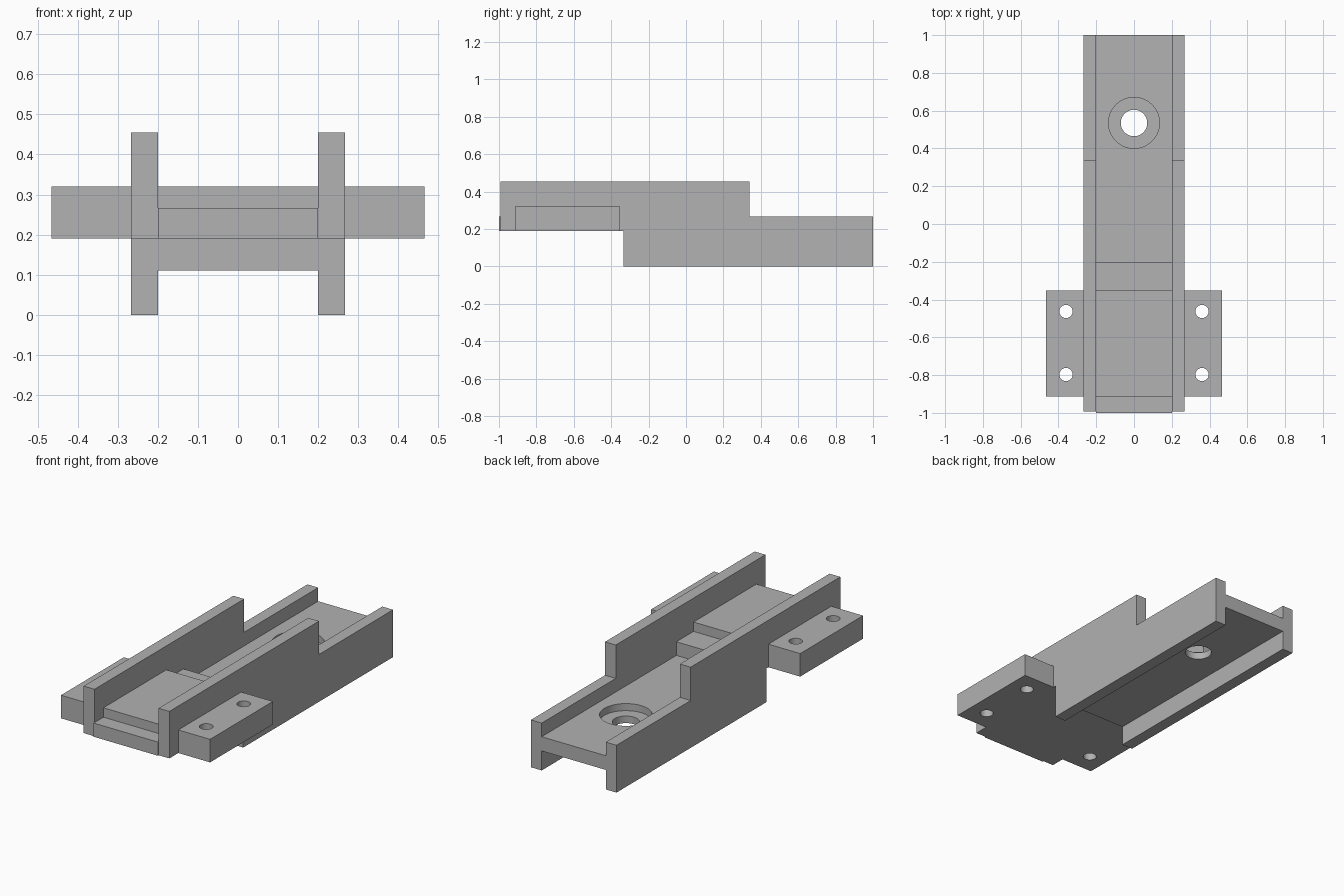
import bpy
import bmesh

cube = bpy.data.objects.get("Cube")
if cube:
    bpy.data.objects.remove(cube, do_unlink=True)

GREY = (0.445, 0.445, 0.445, 1.0)
grey = bpy.data.materials.new("plain grey")
grey.use_nodes = True
grey.diffuse_color = GREY
grey.node_tree.nodes["Principled BSDF"].inputs["Base Color"].default_value = GREY


def finish(name, bm):
    bmesh.ops.recalc_face_normals(bm, faces=bm.faces)
    mesh = bpy.data.meshes.new(name)
    bm.to_mesh(mesh)
    bm.free()
    mesh.materials.append(grey)
    obj = bpy.data.objects.new(name, mesh)
    bpy.context.collection.objects.link(obj)
    return obj


def extrude_profile(name, profile, x0, x1):
    """Extrude a (y, z) outline along x."""
    bm = bmesh.new()
    face = bm.faces.new([bm.verts.new((x0, y, z)) for y, z in profile])
    ext = bmesh.ops.extrude_face_region(bm, geom=[face])
    verts = [v for v in ext["geom"] if isinstance(v, bmesh.types.BMVert)]
    bmesh.ops.translate(bm, verts=verts, vec=(x1 - x0, 0, 0))
    return finish(name, bm)


def box(name, half_x, y0, y1, z0, z1):
    return extrude_profile(name, [(y0, z0), (y1, z0), (y1, z1), (y0, z1)], -half_x, half_x)


def drill(target, x, y, radius, z0, z1):
    """Cut a vertical round hole, then discard the cutter."""
    bpy.ops.mesh.primitive_cylinder_add(vertices=48, radius=radius, depth=z1 - z0,
                                        location=(x, y, (z0 + z1) / 2))
    cutter = bpy.context.object
    cutter.hide_render = True
    cutter.data.materials.append(grey)
    mod = target.modifiers.new("hole", "BOOLEAN")
    mod.operation = "DIFFERENCE"
    mod.solver = "EXACT"
    mod.object = cutter
    bpy.ops.object.select_all(action="DESELECT")
    bpy.context.view_layer.objects.active = target
    target.select_set(True)
    bpy.ops.object.modifier_apply(modifier=mod.name)
    bpy.data.objects.remove(cutter, do_unlink=True)


INNER, OUTER = 0.2, 0.267
STEP, SHELF = 0.19, 0.267

# Stepped side walls
wall = [(-0.993, STEP), (-0.335, STEP), (-0.335, 0), (1, 0),
        (1, SHELF), (0.34, SHELF), (0.34, 0.455), (-0.993, 0.455)]
extrude_profile("left_wall", wall, INNER, OUTER)
extrude_profile("right_wall", wall, -OUTER, -INNER)

# Raised front floor
box("front_floor", INNER, -1, -0.2, STEP, SHELF)

# Rear floor with a counterbored hole
rear = box("rear_floor", INNER, -0.335, 1, 0.11, STEP)
drill(rear, 0, 0.535, 0.135, 0.15, 0.3)
drill(rear, 0, 0.535, 0.07, 0.05, 0.3)

# Cross block forming the mounting ears, with four screw holes
block = box("mounting_block", 0.465, -0.913, -0.353, STEP, 0.32)
for x in (-0.36, 0.36):
    for y in (-0.797, -0.463):
        drill(block, x, y, 0.035, 0.1, 0.4)

# Smooth hole walls, sharp edges elsewhere
for obj in (rear, block):
    bpy.ops.object.select_all(action="DESELECT")
    bpy.context.view_layer.objects.active = obj
    obj.select_set(True)
    bpy.ops.object.shade_smooth_by_angle(angle=0.5)
